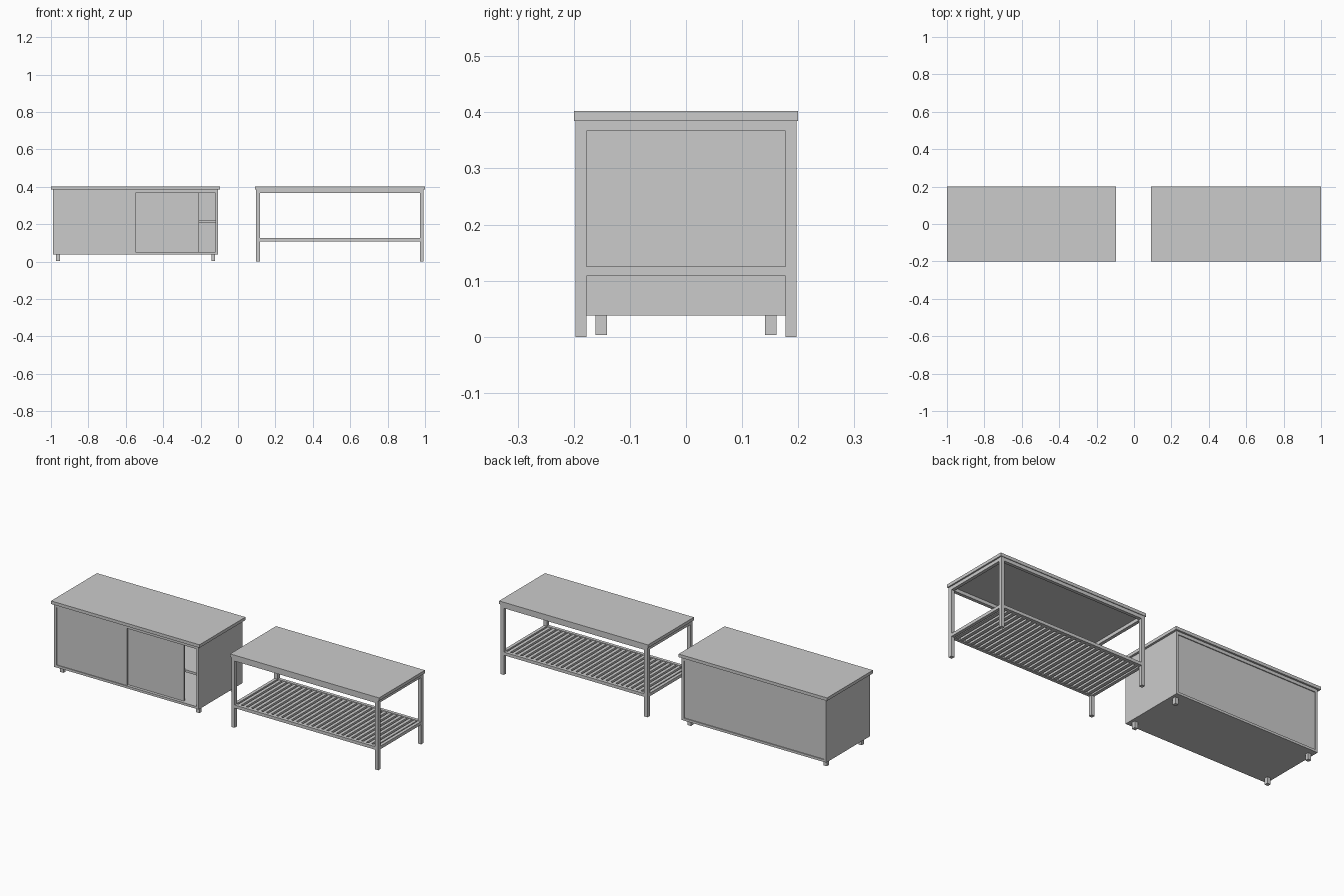
import bpy

if "Cube" in bpy.data.objects:
    bpy.data.objects.remove(bpy.data.objects["Cube"])


def box(name, x0, x1, y0, y1, z0, z1):
    """Axis-aligned box from its limits."""
    bpy.ops.mesh.primitive_cube_add(size=1, location=((x0 + x1) / 2, (y0 + y1) / 2, (z0 + z1) / 2))
    o = bpy.context.object
    o.name = name
    o.scale = (x1 - x0, y1 - y0, z1 - z0)
    bpy.ops.object.transform_apply(location=False, rotation=False, scale=True)
    return o


TOP, UNDER = 0.402, 0.385

# ---- Sliding-door cabinet ----
box("cabinet_top", -1.0, -0.095, -0.2, 0.2, UNDER, TOP)
L, R, D, T = -0.988, -0.107, 0.19, 0.013
box("cabinet_left_side", L, L + T, -D, D, 0.038, UNDER)
box("cabinet_right_side", R - T, R, -D, D, 0.038, UNDER)
box("cabinet_floor", L + T, R - T, -D, D, 0.038, 0.051)
box("cabinet_front_lintel", L + T, R - T, -D, -D + 0.03, 0.368, UNDER)
box("cabinet_back_lintel", L + T, R - T, D - 0.02, D, 0.368, UNDER)
box("cabinet_back", L + T, R - T, D - 0.012, D - 0.005, 0.051, 0.368)
box("cabinet_shelf", L + T, R - T, -D + 0.03, D - 0.012, 0.206, 0.219)

# Doors: the right one is slid partly behind the left one
box("left_door", L + T, -0.547, -D + 0.004, -D + 0.013, 0.051, 0.368)
box("right_door", -0.64, -0.208, -D + 0.016, -D + 0.025, 0.051, 0.368)

# Cabinet feet
for x in (-0.962, -0.133):
    for y in (-0.151, 0.151):
        box("cabinet_foot", x - 0.01, x + 0.01, y - 0.01, y + 0.01, 0.003, 0.038)

# ---- Work table with slatted shelf ----
box("table_top", 0.092, 1.0, -0.2, 0.2, UNDER, TOP)
X0, X1, Y, W = 0.097, 0.993, 0.197, 0.02
for x in (X0, X1 - W):
    for y in (-Y, Y - W):
        box("table_leg", x, x + W, y, y + W, 0, UNDER)

# Apron under the top and rails round the shelf
for name, z0, z1 in (("apron", 0.367, UNDER), ("shelf_rail", 0.108, 0.125)):
    for y in (-Y, Y - W):
        box(name + "_long", X0 + W, X1 - W, y + 0.001, y + W - 0.001, z0, z1)
    for x in (X0, X1 - W):
        box(name + "_short", x + 0.001, x + W - 0.001, -Y + W, Y - W, z0, z1)

# Shelf slats
N = 28
span = X1 - X0 - 2 * W
for i in range(N):
    x = X0 + W + (i + 0.5) * span / N
    box("shelf_slat", x - 0.009, x + 0.009, -Y + W, Y - W, 0.11, 0.123)
